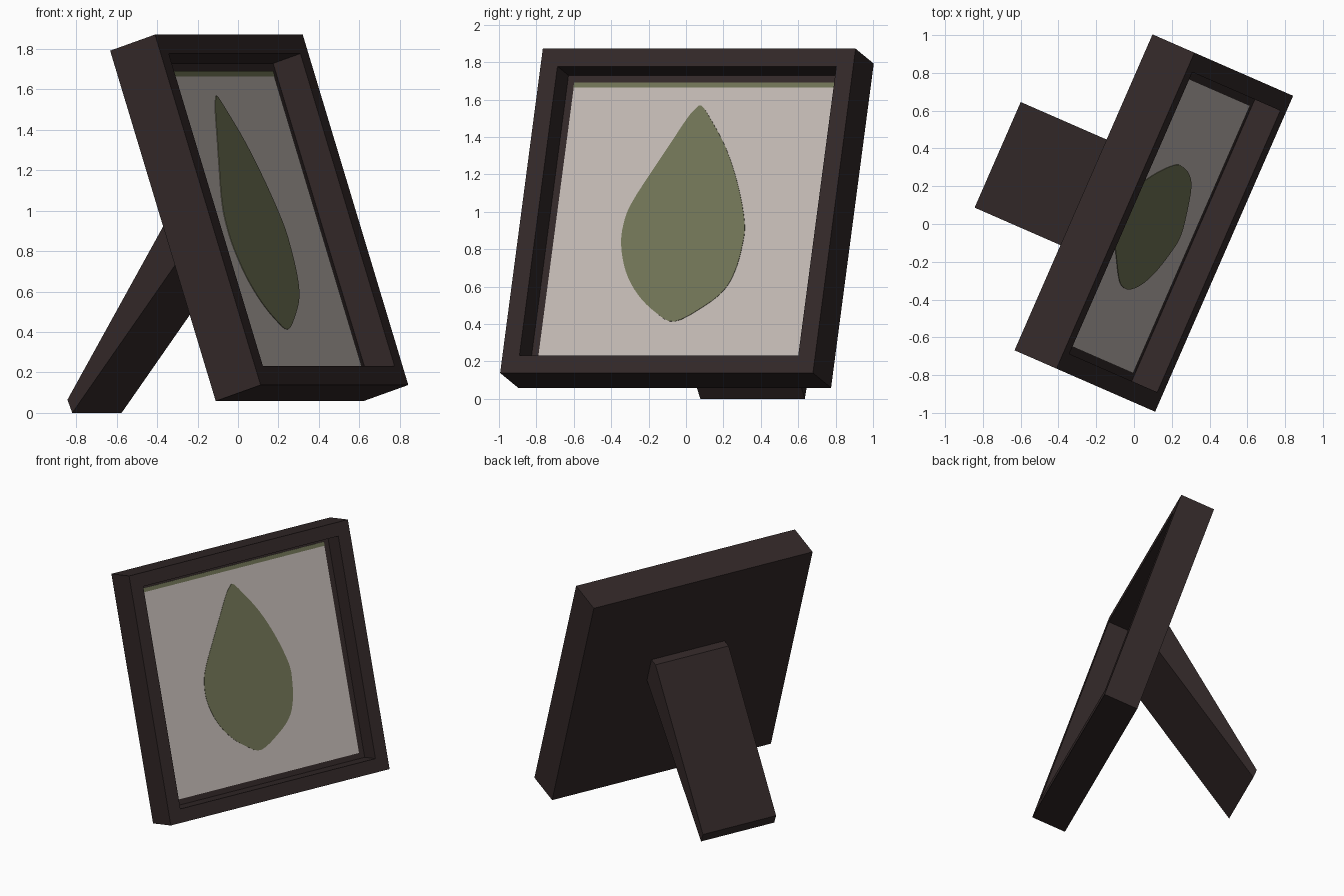
import bpy, bmesh, math
from mathutils import Matrix, Vector

if "Cube" in bpy.data.objects:
    bpy.data.objects.remove(bpy.data.objects["Cube"])

W, D, BORDER, RECESS = 1.825, 0.255, 0.14, 0.155
CENTRE = Vector((0.105, 0.005, 0.965))
YAW, TILT = math.radians(66.4), math.radians(18.2)

# frame axes: u = width, v = up the leaning face, n = out of the picture
u = Vector((math.cos(YAW), math.sin(YAW), 0))
h = Vector((math.sin(YAW), -math.cos(YAW), 0))
v = -h * math.sin(TILT) + Vector((0, 0, math.cos(TILT)))
n = h * math.cos(TILT) + Vector((0, 0, math.sin(TILT)))
FRAME = Matrix.Translation(CENTRE) @ Matrix((u, v, n)).transposed().to_4x4()


def material(name, rgb):
    m = bpy.data.materials.new(name)
    m.diffuse_color = (*rgb, 1)
    m.use_nodes = True
    m.node_tree.nodes["Principled BSDF"].inputs["Base Color"].default_value = m.diffuse_color
    return m


wood = material("dark_brown", (0.032, 0.021, 0.021))
paper = material("pale_grey", (0.53, 0.475, 0.447))
green = material("leaf_green", (0.162, 0.172, 0.092))


def finish(name, bm, mat, matrix=None):
    if matrix:
        bm.transform(matrix)
    bmesh.ops.recalc_face_normals(bm, faces=bm.faces)
    me = bpy.data.meshes.new(name)
    bm.to_mesh(me)
    bm.free()
    me.materials.append(mat)
    ob = bpy.data.objects.new(name, me)
    bpy.context.collection.objects.link(ob)


def extrude(name, points, offset, mat, matrix=None):
    """Solid from a closed outline swept along an offset."""
    bm = bmesh.new()
    face = bm.faces.new([bm.verts.new(p) for p in points])
    ext = bmesh.ops.extrude_face_region(bm, geom=[face], use_keep_orig=True)
    moved = [g for g in ext["geom"] if isinstance(g, bmesh.types.BMVert)]
    bmesh.ops.translate(bm, verts=moved, vec=offset)
    finish(name, bm, mat, matrix)


def rect(x0, x1, y0, y1, z):
    return [(x0, y0, z), (x1, y0, z), (x1, y1, z), (x0, y1, z)]


# frame: block with a recessed front
bm = bmesh.new()
bmesh.ops.create_cube(bm, size=1, matrix=Matrix.Diagonal((W, W, D, 1)))
front = max(bm.faces, key=lambda f: f.calc_center_median().z)
bmesh.ops.inset_region(bm, faces=[front], thickness=BORDER)
ext = bmesh.ops.extrude_discrete_faces(bm, faces=[front])
bmesh.ops.translate(bm, verts=ext["faces"][0].verts, vec=(0, 0, -RECESS))
finish("frame", bm, wood, FRAME)

# picture sheet and the thin green strip along its top
i = W / 2 - BORDER
z0 = D / 2 - RECESS
extrude("picture_sheet", rect(-i, i, -i, i, z0 - 0.003), (0, 0, 0.006), paper, FRAME)
extrude("top_strip", rect(-i, i, i - 0.029, i, z0), (0, 0, 0.006), green, FRAME)

# leaf outline as seen from the right (y, z), smoothed and laid on the sheet
outline = [(0.085, 1.565), (0.13, 1.50), (0.215, 1.34), (0.28, 1.14), (0.315, 0.94),
           (0.303, 0.82), (0.265, 0.685), (0.205, 0.58), (0.10, 0.495), (-0.06, 0.412),
           (-0.16, 0.46), (-0.255, 0.555), (-0.32, 0.68), (-0.345, 0.83), (-0.325, 0.96),
           (-0.28, 1.06), (-0.19, 1.20), (-0.09, 1.35), (0.01, 1.50), (0.055, 1.55)]
base = CENTRE + n * z0
leaf = []
for k in range(len(outline)):
    a, b, c, d = (Vector(outline[(k + j) % len(outline)]) for j in (-1, 0, 1, 2))
    for t in (0, 0.25, 0.5, 0.75):
        p = 0.5 * (2 * b + (c - a) * t + (2 * a - 5 * b + 4 * c - d) * t * t
                   + (3 * b - a - 3 * c + d) * t ** 3)
        pv = (p.y - base.z) / v.z
        pu = (p.x - base.y - v.y * pv) / u.y
        leaf.append((pu, pv, z0))
extrude("leaf", leaf, (0, 0, 0.006), green, FRAME)

# tapered stand behind the frame: profile in (h, z), swept along the width
profile = [(-0.808, 0.065), (-0.782, 0), (-0.034, 0.985), (0.0, 1.03),
           (-0.04, 1.178), (-0.16, 1.14)]
mid = u * CENTRE.dot(u)
half = u * 0.305
extrude("stand_leg", [mid - half + h * a + Vector((0, 0, z)) for a, z in profile],
        half * 2, wood)
